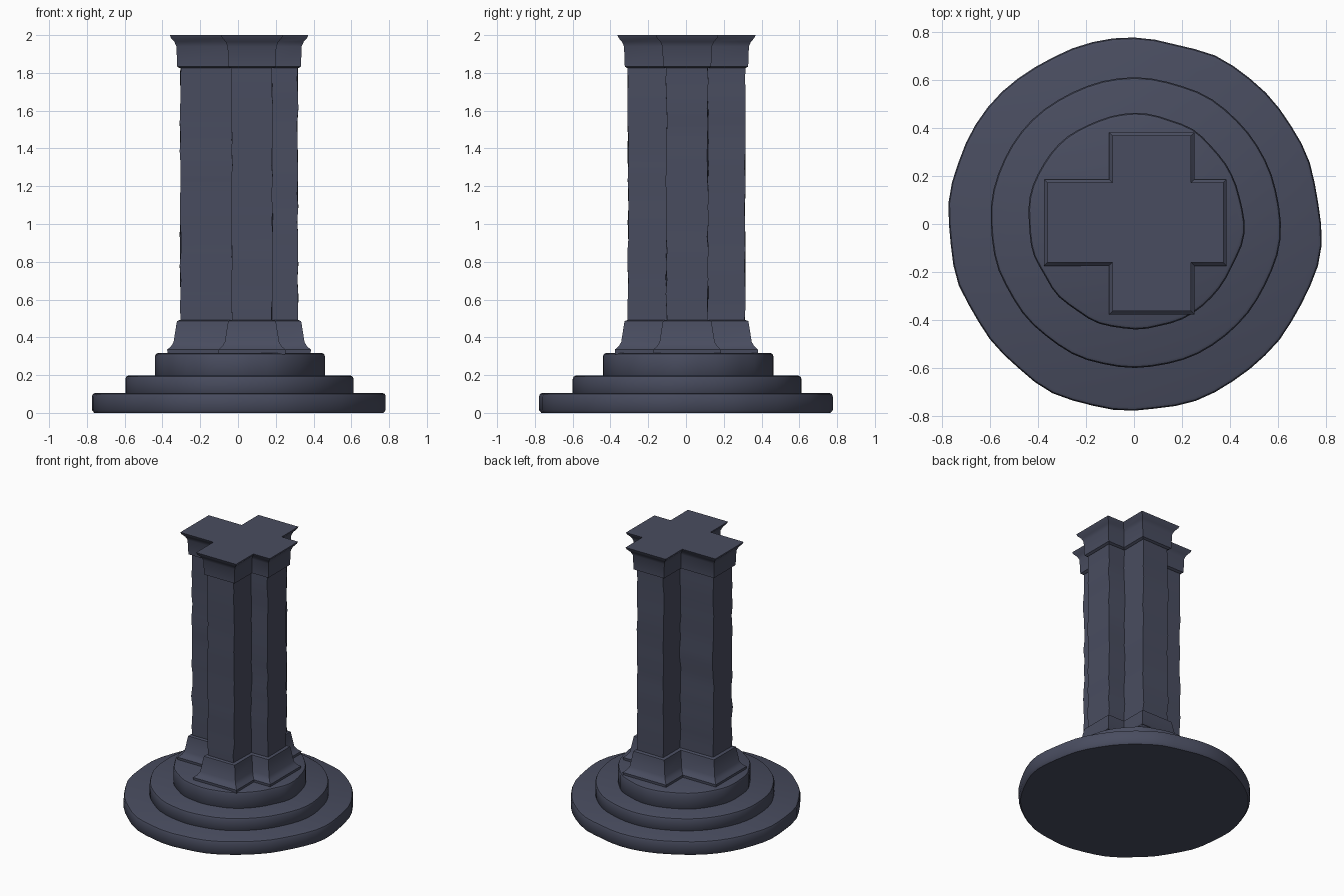
import bpy, bmesh, math, random
from mathutils import Vector, noise

random.seed(4)
if "Cube" in bpy.data.objects:
    bpy.data.objects.remove(bpy.data.objects["Cube"], do_unlink=True)

stone = bpy.data.materials.new("slate blue stone")
stone.use_nodes = True
colour = (0.066, 0.073, 0.115, 1)
stone.diffuse_color = colour
stone.node_tree.nodes["Principled BSDF"].inputs["Base Color"].default_value = colour


def loft(name, rings, angle):
    """Skin a stack of closed rings and cap both ends."""
    bm = bmesh.new()
    loops = [[bm.verts.new(p) for p in ring] for ring in rings]
    n = len(loops[0])
    for low, high in zip(loops, loops[1:]):
        for i in range(n):
            j = (i + 1) % n
            bm.faces.new((low[i], low[j], high[j], high[i]))
    bm.faces.new(loops[0][::-1])
    bm.faces.new(loops[-1])
    bmesh.ops.recalc_face_normals(bm, faces=bm.faces)
    mesh = bpy.data.meshes.new(name)
    bm.to_mesh(mesh)
    bm.free()
    mesh.materials.append(stone)
    ob = bpy.data.objects.new(name, mesh)
    bpy.context.collection.objects.link(ob)
    bpy.ops.object.select_all(action='DESELECT')
    ob.select_set(True)
    bpy.context.view_layer.objects.active = ob
    bpy.ops.object.shade_smooth_by_angle(angle=math.radians(angle))
    return ob


def disc_ring(radius, z, cx, cy, wobble, sides=56):
    """Slightly worn circle."""
    ring = []
    for i in range(sides):
        a = math.tau * i / sides
        d = Vector((math.cos(a), math.sin(a), 0))
        r = radius + wobble * noise.noise(d * 3 + Vector((radius, 0, 0)))
        ring.append((cx + r * d.x, cy + r * d.y, z))
    return ring


def cross_ring(grow, z, wear=0.0):
    """Plus-shaped outline; the front and back arms sit off to one side."""
    x0, x1, x2, x3 = -0.305 - grow, -0.034 - grow, 0.182 + grow, 0.316 + grow
    y0, y1, y2, y3 = -0.307 - grow, -0.104 - grow, 0.116 + grow, 0.312 + grow
    outline = [(x1, y0), (x2, y0), (x2, y1), (x3, y1), (x3, y2), (x2, y2),
               (x2, y3), (x1, y3), (x1, y2), (x0, y2), (x0, y1), (x1, y1)]
    return [(x + random.uniform(-wear, wear), y + random.uniform(-wear, wear), z)
            for x, y in outline]


# Three round steps with softened rims
steps = [("bottom_step", 0.775, 0.0, 0.105, 0, 0, 0.022),
         ("middle_step", 0.604, 0.09, 0.197, 0.004, 0.006, 0.01),
         ("top_step", 0.449, 0.18, 0.317, 0.005, 0.012, 0.014)]
for name, r, low, high, cx, cy, wobble in steps:
    profile = [(r - 0.012, low), (r, low + 0.015), (r, high - 0.018),
               (r - 0.005, high - 0.005), (r - 0.016, high)]
    loft(name, [disc_ring(rad, z, cx, cy, wobble) for rad, z in profile], 40)

# Flared pillar foot
foot = [(0.068, 0.31), (0.07, 0.335), (0.05, 0.352), (0.036, 0.375),
        (0.021, 0.47), (0.018, 0.486), (0.002, 0.492)]
loft("pillar_foot", [cross_ring(g, z) for g, z in foot], 25)

# Weathered cross-shaped shaft
levels = 18
loft("pillar_shaft", [cross_ring(0, 0.48 + 1.36 * i / levels, 0.004)
                      for i in range(levels + 1)], 30)

# Capital with a flaring lip
capital = [(0.003, 1.825), (0.017, 1.833), (0.021, 1.94), (0.032, 1.965),
           (0.05, 1.985), (0.056, 2.0)]
loft("pillar_capital", [cross_ring(g, z) for g, z in capital], 25)
